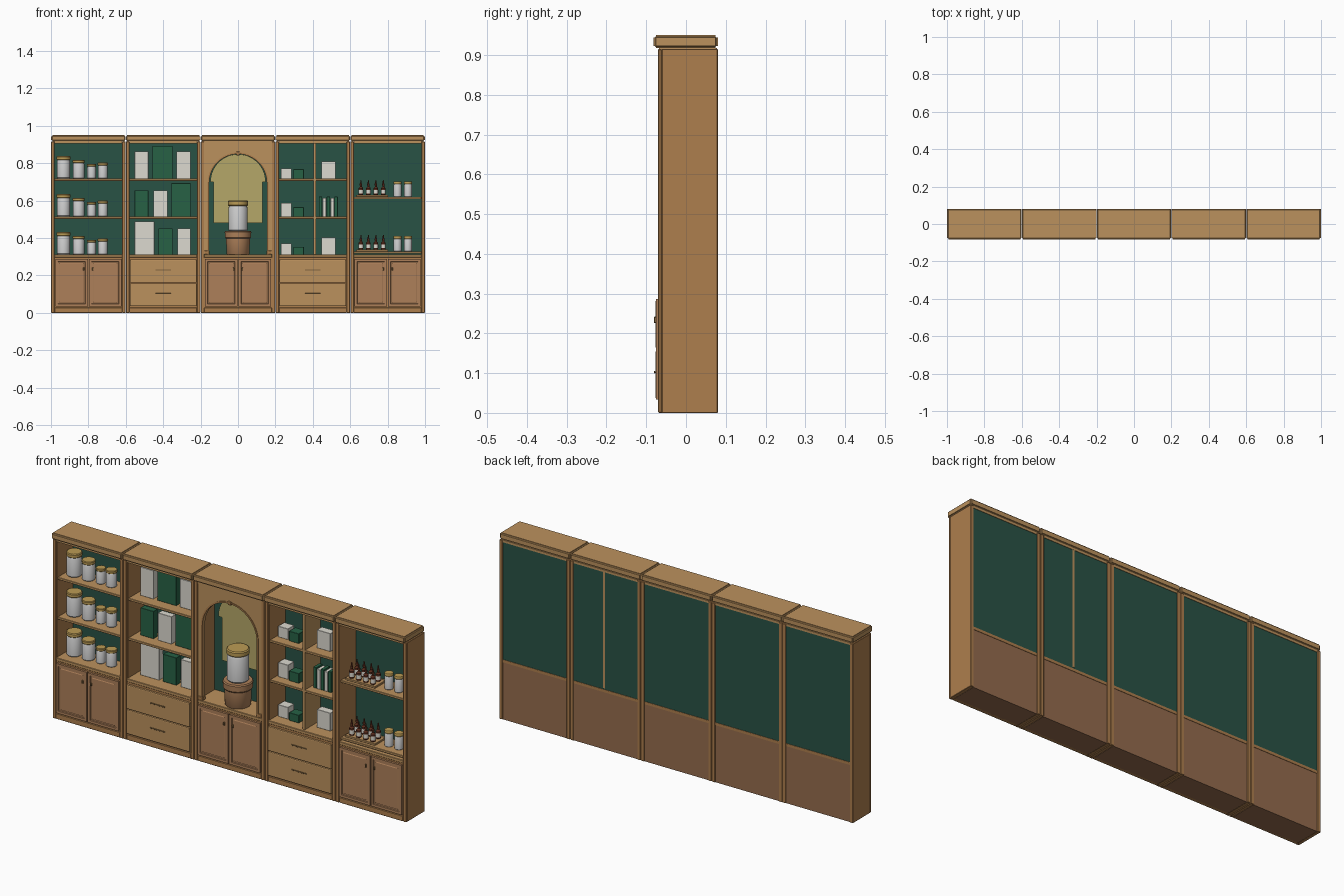
import bpy, bmesh, math

if "Cube" in bpy.data.objects:
    bpy.data.objects.remove(bpy.data.objects["Cube"])

def mat(name, c):
    m = bpy.data.materials.new(name)
    m.diffuse_color = (*c, 1)
    m.use_nodes = True
    m.node_tree.nodes["Principled BSDF"].inputs["Base Color"].default_value = m.diffuse_color
    return m

WOOD = mat("wood", (0.42, 0.21, 0.075))
LIGHT = mat("light_wood", (0.50, 0.285, 0.11))
DOOR = mat("door_wood", (0.42, 0.215, 0.10))
BACK = mat("back_wood", (0.30, 0.15, 0.075))
GREEN = mat("green_panel", (0.022, 0.085, 0.06))
BOXG = mat("green_card", (0.02, 0.12, 0.06))
WHITE = mat("cream_card", (0.72, 0.70, 0.63))
GLASS = mat("jar_white", (0.75, 0.77, 0.76))
GOLD = mat("gold_lid", (0.50, 0.33, 0.09))
NICHE = mat("niche_gold", (0.46, 0.39, 0.14))
AMBER = mat("amber", (0.10, 0.025, 0.012))
METAL = mat("handle_metal", (0.22, 0.13, 0.05))

def finish(bm, name, m, smooth=False):
    bmesh.ops.recalc_face_normals(bm, faces=bm.faces)
    me = bpy.data.meshes.new(name)
    bm.to_mesh(me)
    bm.free()
    me.materials.append(m)
    o = bpy.data.objects.new(name, me)
    bpy.context.collection.objects.link(o)
    if smooth:
        bpy.ops.object.select_all(action='DESELECT')
        o.select_set(True)
        bpy.context.view_layer.objects.active = o
        bpy.ops.object.shade_smooth_by_angle(angle=math.radians(35))
    return o

def box(name, x0, x1, y0, y1, z0, z1, m, bevel=0.0, seg=1, insets=()):
    bm = bmesh.new()
    bmesh.ops.create_cube(bm, size=1)
    for v in bm.verts:
        v.co.x = x1 if v.co.x > 0 else x0
        v.co.y = y1 if v.co.y > 0 else y0
        v.co.z = z1 if v.co.z > 0 else z0
    bm.normal_update()
    front = [f for f in bm.faces if f.normal.y < -0.9]
    for t, d in insets:
        bmesh.ops.inset_individual(bm, faces=front, thickness=t, depth=d)
    if bevel:
        bmesh.ops.bevel(bm, geom=bm.edges[:], offset=bevel, segments=seg, affect='EDGES')
    return finish(bm, name, m, seg > 1)

def lathe(name, prof, x, y, z, m, n=24):
    bm = bmesh.new()
    rings = [[bm.verts.new((x + r * math.cos(2 * math.pi * i / n),
                            y + r * math.sin(2 * math.pi * i / n), z + h))
              for i in range(n)] for r, h in prof]
    for a, b in zip(rings, rings[1:]):
        for i in range(n):
            bm.faces.new((a[i], a[(i + 1) % n], b[(i + 1) % n], b[i]))
    bm.faces.new(rings[0])
    bm.faces.new(rings[-1])
    return finish(bm, name, m, True)

def extrude_profile(name, pts, y0, y1, m):
    bm = bmesh.new()
    f = bm.faces.new([bm.verts.new((x, y0, z)) for x, z in pts])
    r = bmesh.ops.extrude_face_region(bm, geom=[f])
    for v in r["geom"]:
        if isinstance(v, bmesh.types.BMVert):
            v.co.y = y1
    return finish(bm, name, m)

def arc(r, cz, n=28):
    return [(r * math.cos(math.pi * i / n), cz + r * math.sin(math.pi * i / n)) for i in range(n + 1)]

def jar(x, y, z, r, h):
    l = h * 0.17
    b = h - l
    lathe("jar_body", [(r * .9, 0), (r, r * .12), (r, b - r * .25), (r * .88, b)], x, y, z, GLASS)
    lathe("jar_lid", [(r * .97, b), (r * 1.04, b + l * .15), (r * 1.04, b + l * .8), (r * .95, h)], x, y, z, GOLD)

def bottle(x, y, z):
    lathe("bottle", [(.011, 0), (.0125, .002), (.0125, .036), (.005, .045), (.005, .05)], x, y, z, AMBER, 12)
    lathe("bottle_label", [(.0129, .008), (.0129, .028)], x, y, z, WHITE, 12)
    lathe("dropper_cap", [(.0065, .05), (.0065, .06), (.0035, .063), (.003, .076), (.001, .079)], x, y, z, AMBER, 12)

def shelf(c, top):
    box("shelf", c - .181, c + .181, -.055, .07, top - .012, top, LIGHT, .0015)

def cabinet(c, drawers):
    a, b = c - .199, c + .199
    # carcass
    for s in (-1, 1):
        xo, xi = c + s * .199, c + s * .181
        box("side_panel", min(xo, xi), max(xo, xi), -.061, .08, 0, .915, WOOD, .0015)
        box("face_stile", min(xo, xi), max(xo, xi), -.07, -.061, 0, .915, WOOD, .002)
    box("top_board", c - .181, c + .181, -.068, .078, .905, .917, LIGHT)
    box("cornice", a, b, -.082, .08, .917, .95, LIGHT, .006, 3)
    box("green_back", c - .181, c + .181, .07, .076, .305, .906, GREEN)
    box("lower_back", c - .181, c + .181, .07, .076, .0, .292, BACK)
    box("back_rail", c - .181, c + .181, .068, .078, .292, .306, WOOD)
    box("counter", c - .181, c + .181, -.068, .07, .296, .312, LIGHT, .002)
    box("cabinet_front", c - .181, c + .181, -.064, -.05, .0, .296, WOOD)
    box("base_rail", c - .181, c + .181, -.069, -.06, 0, .028, WOOD, .002)
    box("bottom_board", c - .181, c + .181, -.06, .072, 0, .012, BACK)
    if drawers:
        for z0, z1 in ((.036, .157), (.163, .284)):
            box("drawer_front", c - .178, c + .178, -.075, -.062, z0, z1, LIGHT, insets=((.004, .0015),))
            zc = (z0 + z1) / 2 + .006
            box("drawer_handle", c - .042, c + .042, -.081, -.078, zc - .003, zc + .003, METAL, .001)
            for s in (-.036, .036):
                box("handle_post", c + s - .003, c + s + .003, -.079, -.074, zc - .002, zc + .002, METAL)
    else:
        for s in (-1, 1):
            x0, x1 = sorted((c + s * .003, c + s * .176))
            box("door", x0, x1, -.075, -.062, .034, .287, DOOR,
                insets=((.018, 0), (.003, -.004), (.008, 0), (.005, .002)))
            box("door_knob", c + s * .024 - .004, c + s * .024 + .004, -.081, -.074, .226, .242, METAL, .0015)

for i in range(5):
    cabinet(-.8 + .4 * i, i in (1, 3))

# bays 1, 2 and 4 have two shelves
for c in (-.8, -.4, .4):
    for t in (.718, .515):
        shelf(c, t)
ROWS = (.718, .515, .312)

# bay 1: jars
for z in ROWS:
    for x, r, h in ((-.933, .036, .12), (-.852, .031, .1), (-.783, .023, .078), (-.723, .026, .085)):
        jar(x, .012, z, r, h)

# bay 2: cartons (x0, x1, height, material)
cartons = (((-.553, -.479, .145, WHITE), (-.457, -.35, .175, BOXG), (-.329, -.254, .145, WHITE)),
           ((-.553, -.479, .14, BOXG), (-.453, -.377, .14, WHITE), (-.356, -.254, .178, BOXG)),
           ((-.553, -.447, .177, WHITE), (-.425, -.35, .14, BOXG), (-.324, -.254, .14, WHITE)))
for z, row in zip(ROWS, cartons):
    for x0, x1, h, m in row:
        box("carton", x0, x1, .002, .035, z, z + h, m, .001)

# bay 3: arched niche
R, CZ = .155, .695
extrude_profile("arch_panel", [(.181, .312), (.181, .906), (-.181, .906), (-.181, .312), (-R, .312)]
                + arc(R, CZ)[::-1] + [(R, .312)], -.066, -.045, LIGHT)
outer, inner = arc(R + .007, CZ), arc(R - .001, CZ)
extrude_profile("arch_trim", [(R + .007, .312)] + outer + [(-R - .007, .312), (-R + .001, .312)]
                + inner[::-1] + [(R - .001, .312)], -.069, -.06, WOOD)
box("keystone", -.009, .009, -.071, -.06, .842, .862, WOOD, .002)
for s in (-1, 1):
    x0, x1 = sorted((s * .152, s * .18))
    box("plinth_block", x0, x1, -.069, -.044, .312, .332, WOOD, .002)
box("niche_panel", -.13, .13, .055, .069, .48, .715, NICHE)
extrude_profile("niche_arch", arc(.148, .7), .052, .069, NICHE)
lathe("pedestal", [(.058, 0), (.061, .004), (.064, .085), (.07, .092), (.071, .12), (.067, .126)],
      0, 0, .312, DOOR, 40)
jar(0, 0, .438, .052, .162)

# bay 4: divider with small boxes
box("divider", .404, .416, -.055, .0775, .312, .906, LIGHT)
for z, hw, hg in zip(ROWS, (.055, .073, .06), (.05, .05, .04)):
    box("small_box", .23, .286, -.005, .045, z, z + hw, WHITE, .001)
    box("small_box", .297, .352, -.012, .038, z, z + hg, BOXG, .001)
for z in (ROWS[0], ROWS[2]):
    box("small_carton", .446, .522, 0, .04, z, z + .092, WHITE, .001)
for i in range(5):
    h = .1 if i % 2 else .106
    x = .432 + i * .021
    box("slim_box", x, x + .018, -.01, .04, ROWS[1], ROWS[1] + h, WHITE if i % 2 else BOXG, .001)

# bay 5: bottles on trays and small jars
for z in (.62, .328):
    shelf(.8, z)
    box("bottle_tray", .632, .802, -.04, .045, z, z + .01, LIGHT, .001)
    for y in (-.02, .022):
        for i in range(4):
            bottle(.657 + i * .04, y, z + .01)
    for x in (.853, .909):
        jar(x, .0, z, .021, .082)
